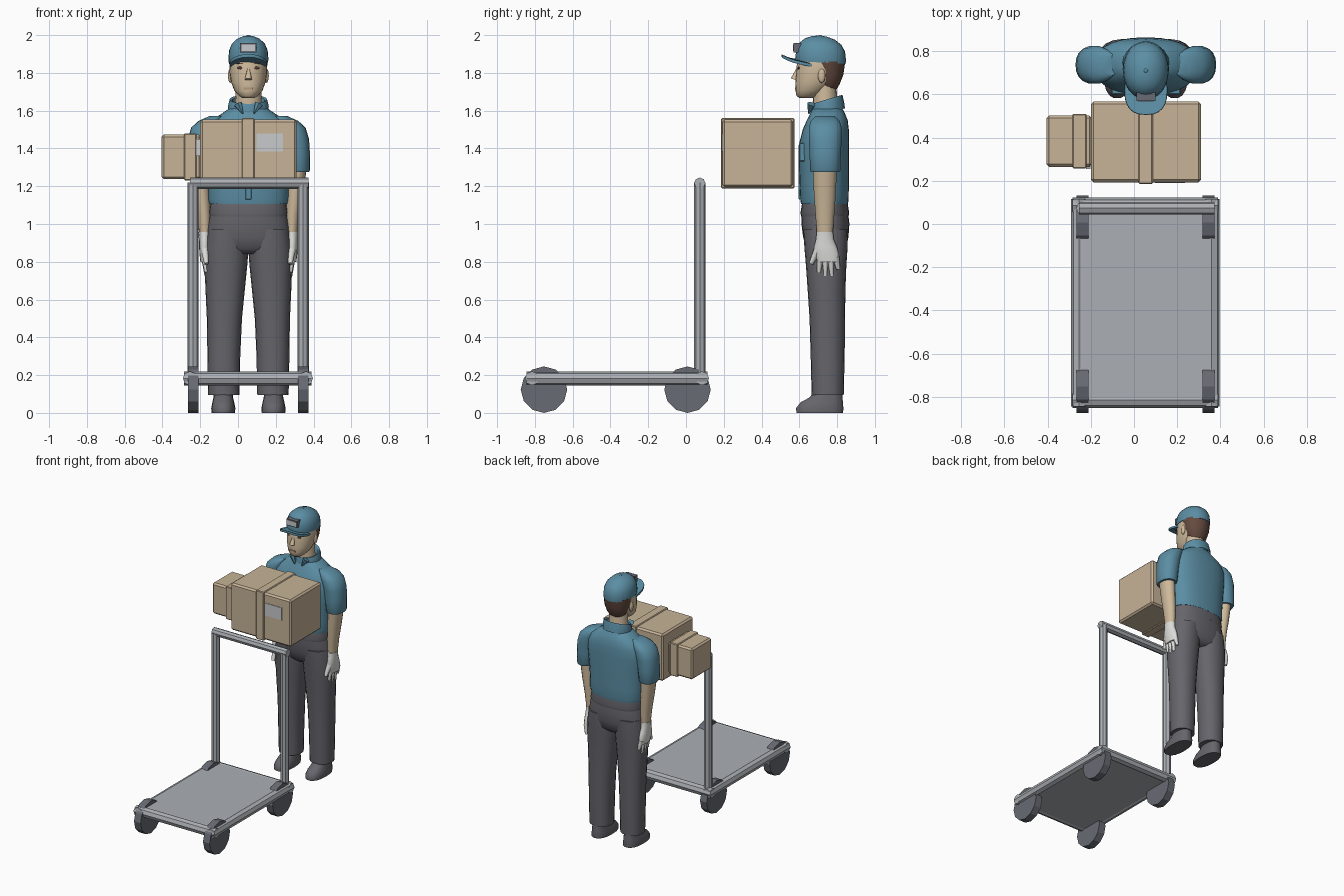
import bpy, bmesh, math
from mathutils import Vector

def mat(name, r, g, b):
    m = bpy.data.materials.new(name)
    m.diffuse_color = (r, g, b, 1)
    return m

BLUE = mat("shirt blue", 0.105, 0.27, 0.37)
SKIN = mat("skin", 0.62, 0.49, 0.33)
CARD = mat("cardboard", 0.57, 0.45, 0.31)
STEEL = mat("steel grey", 0.41, 0.43, 0.46)
PANTS = mat("trouser grey", 0.13, 0.13, 0.148)
WHEEL = mat("wheel grey", 0.135, 0.145, 0.17)
WHITE = mat("glove white", 0.72, 0.72, 0.70)
HAIR = mat("hair brown", 0.13, 0.07, 0.05)
LIP = mat("lip tan", 0.48, 0.30, 0.21)
LABEL = mat("label grey", 0.58, 0.59, 0.60)

CX = 0.055  # centre line of the worker

def finish(bm, name, m, smooth=40):
    bmesh.ops.recalc_face_normals(bm, faces=bm.faces)
    me = bpy.data.meshes.new(name)
    bm.to_mesh(me)
    bm.free()
    o = bpy.data.objects.new(name, me)
    bpy.context.collection.objects.link(o)
    me.materials.append(m)
    if smooth:
        bpy.ops.object.select_all(action='DESELECT')
        o.select_set(True)
        bpy.context.view_layer.objects.active = o
        bpy.ops.object.shade_smooth_by_angle(angle=math.radians(smooth))
    return o

def loft(name, rings, m, n=20, p=2.0, tilt=0.0, arch=0.0, caps=True, smooth=50):
    """Rings are (z, x offset, y centre, x radius, y radius)."""
    bm = bmesh.new()
    loops = []
    for z, ox, cy, rx, ry in rings:
        loop = []
        for i in range(n):
            a = 2 * math.pi * i / n
            c, s = math.cos(a), math.sin(a)
            x = math.copysign(abs(c) ** (2 / p), c) * rx
            y = math.copysign(abs(s) ** (2 / p), s) * ry
            loop.append(bm.verts.new((CX + ox + x, cy + y, z + tilt * y - arch * x * x)))
        loops.append(loop)
    for a, b in zip(loops, loops[1:]):
        for i in range(n):
            bm.faces.new((a[i], a[(i + 1) % n], b[(i + 1) % n], b[i]))
    if caps:
        bm.faces.new(loops[0])
        bm.faces.new(loops[-1])
    return finish(bm, name, m, smooth)

def box(name, lo, hi, m, bevel=0.0):
    bm = bmesh.new()
    bmesh.ops.create_cube(bm, size=1)
    for v in bm.verts:
        v.co = Vector([(l + h) / 2 + c * (h - l) for l, h, c in zip(lo, hi, v.co)])
    if bevel:
        bmesh.ops.bevel(bm, geom=bm.edges[:], offset=bevel, segments=1, affect='EDGES')
    return finish(bm, name, m, 0)

def tube(name, a, b, r1, r2, m, n=8, smooth=0):
    a, b = Vector(a), Vector(b)
    d = b - a
    bm = bmesh.new()
    bmesh.ops.create_cone(bm, cap_ends=True, segments=n, radius1=r1, radius2=r2, depth=d.length)
    q = d.to_track_quat('Z', 'Y')
    for v in bm.verts:
        v.co = q @ v.co + (a + b) / 2
    return finish(bm, name, m, smooth)

def ball(name, c, s, m):
    bm = bmesh.new()
    bmesh.ops.create_uvsphere(bm, u_segments=12, v_segments=8, radius=1)
    for v in bm.verts:
        v.co = Vector([k + q * w for k, q, w in zip(c, v.co, s)])
    return finish(bm, name, m, 60)

# --- trolley ---
X0, X1, Y0, Y1, ZD, R = -0.255, 0.36, -0.815, 0.085, 0.183, 0.037
box("deck", (X0, Y0, 0.152), (X1, Y1, 0.216), STEEL)
for i, y in enumerate((Y0, Y1)):
    tube(f"deck_end_rail_{i}", (X0 - 0.03, y, ZD), (X1 + 0.03, y, ZD), R, R, STEEL)
for i, x in enumerate((X0, X1)):
    tube(f"deck_side_rail_{i}", (x, Y0 - 0.03, ZD), (x, Y1 + 0.03, ZD), R, R, STEEL)
for i, x in enumerate((-0.238, 0.345)):
    tube(f"handle_post_{i}", (x, 0.073, 0.17), (x, 0.073, 1.22), 0.03, 0.03, STEEL)
    for j, y in enumerate((-0.752, 0.008)):
        tube(f"wheel_{i}{j}", (x - 0.028, y, 0.123), (x + 0.028, y, 0.123), 0.123, 0.123, WHEEL, 12)
tube("handle_bar", (-0.255, 0.073, 1.216), (0.372, 0.073, 1.216), 0.03, 0.03, STEEL)

# --- parcels with raised tape bands and labels ---
box("large_parcel", (-0.2, 0.193, 1.195), (0.31, 0.567, 1.553), CARD, 0.012)
box("large_parcel_tape", (0.02, 0.186, 1.188), (0.087, 0.574, 1.56), CARD, 0.005)
box("large_parcel_label", (0.097, 0.189, 1.385), (0.237, 0.195, 1.48), LABEL)
box("small_parcel", (-0.405, 0.265, 1.237), (-0.195, 0.503, 1.473), CARD, 0.012)
box("small_parcel_tape", (-0.285, 0.257, 1.23), (-0.22, 0.51, 1.48), CARD, 0.005)
box("small_parcel_label", (-0.222, 0.254, 1.36), (-0.202, 0.27, 1.45), LABEL)

# --- trousers ---
loft("hips", [(0.84, 0, 0.742, 0.16, 0.075), (0.87, 0, 0.742, 0.218, 0.105),
              (0.93, 0, 0.74, 0.225, 0.12), (1.0, 0, 0.738, 0.215, 0.127),
              (1.055, 0, 0.735, 0.205, 0.124)], PANTS, 24, 2.4)
loft("waistband", [(1.04, 0, 0.735, 0.206, 0.126), (1.06, 0, 0.735, 0.21, 0.129),
                   (1.125, 0, 0.735, 0.2, 0.118)], PANTS, 24, 2.4)

# --- torso ---
loft("shirt_body", [(1.105, 0, 0.733, 0.208, 0.124), (1.13, 0, 0.733, 0.215, 0.128),
                    (1.2, 0, 0.732, 0.215, 0.13), (1.32, 0, 0.73, 0.225, 0.132),
                    (1.43, 0, 0.732, 0.237, 0.132), (1.5, 0, 0.74, 0.232, 0.122),
                    (1.55, 0, 0.748, 0.195, 0.108), (1.585, 0, 0.75, 0.14, 0.092),
                    (1.62, 0, 0.748, 0.09, 0.075)], BLUE, 28, 2.4)
loft("collar", [(1.585, 0, 0.75, 0.105, 0.092), (1.625, 0, 0.748, 0.108, 0.088),
                (1.66, 0, 0.748, 0.099, 0.08), (1.655, 0, 0.748, 0.087, 0.07),
                (1.6, 0, 0.748, 0.08, 0.068)], BLUE, 20, 2, tilt=0.3, caps=False)
box("shirt_placket", (CX - 0.016, 0.596, 1.13), (CX + 0.016, 0.61, 1.42), BLUE, 0.003)

# --- head ---
loft("neck", [(1.57, 0, 0.745, 0.08, 0.072), (1.65, 0, 0.735, 0.07, 0.064),
              (1.76, 0, 0.735, 0.068, 0.062)], SKIN, 16)
loft("head", [(1.666, 0, 0.638, 0.03, 0.036), (1.678, 0, 0.645, 0.05, 0.06),
              (1.705, 0, 0.66, 0.074, 0.08), (1.75, 0, 0.683, 0.091, 0.104),
              (1.8, 0, 0.703, 0.099, 0.12), (1.86, 0, 0.71, 0.1, 0.122),
              (1.9, 0, 0.71, 0.09, 0.11)], SKIN, 24, 2.1)
loft("hair", [(1.715, 0, 0.753, 0.055, 0.045), (1.74, 0, 0.753, 0.075, 0.06),
              (1.79, 0, 0.745, 0.093, 0.088), (1.86, 0, 0.735, 0.103, 0.108)], HAIR, 20)
tube("nose", (CX, 0.592, 1.825), (CX, 0.573, 1.765), 0.006, 0.019, SKIN, 8, 50)
box("lips", (CX - 0.024, 0.576, 1.713), (CX + 0.024, 0.585, 1.723), LIP)
loft("cap_dome", [(1.855, 0, 0.713, 0.104, 0.132), (1.875, 0, 0.713, 0.106, 0.134),
                  (1.92, 0, 0.713, 0.102, 0.129), (1.955, 0, 0.713, 0.087, 0.11),
                  (1.98, 0, 0.71, 0.06, 0.078), (1.993, 0, 0.71, 0.03, 0.04),
                  (1.997, 0, 0.71, 0.01, 0.01)], BLUE, 24, 2.1, tilt=-0.06)
loft("cap_visor", [(1.858, 0, 0.62, 0.098, 0.113), (1.866, 0, 0.62, 0.1, 0.115),
                   (1.874, 0, 0.62, 0.098, 0.113)], BLUE, 24, 2.5, tilt=-0.22, arch=1.8)
ball("cap_button", (CX, 0.71, 1.995), (0.01, 0.01, 0.006), BLUE)
box("badge_frame", (CX - 0.044, 0.57, 1.908), (CX + 0.044, 0.61, 1.957), WHEEL)
box("badge_plate", (CX - 0.036, 0.567, 1.915), (CX + 0.036, 0.572, 1.95), LABEL)

# --- mirrored parts ---
for s, side in ((-1, "right"), (1, "left")):
    loft(side + "_leg", [(z, s * ox, cy, rx, ry) for z, ox, cy, rx, ry in (
        (0.095, 0.13, 0.75, 0.083, 0.085), (0.3, 0.13, 0.75, 0.087, 0.09),
        (0.5, 0.127, 0.748, 0.093, 0.094), (0.65, 0.123, 0.744, 0.104, 0.1),
        (0.78, 0.119, 0.742, 0.113, 0.107), (0.87, 0.115, 0.741, 0.116, 0.114),
        (0.97, 0.11, 0.739, 0.107, 0.118))], PANTS, 20, 2.2)
    loft(side + "_shoe", [(z, s * 0.133, cy, rx, ry) for z, cy, rx, ry in (
        (0, 0.708, 0.062, 0.125), (0.025, 0.708, 0.064, 0.127),
        (0.055, 0.718, 0.058, 0.114), (0.08, 0.74, 0.052, 0.09),
        (0.12, 0.755, 0.048, 0.07))], PANTS, 18, 2.4)
    loft(side + "_sleeve", [(z, s * ox, 0.737, rx, ry) for z, ox, rx, ry in (
        (1.275, 0.262, 0.059, 0.076), (1.285, 0.262, 0.064, 0.081),
        (1.37, 0.256, 0.07, 0.084), (1.45, 0.248, 0.073, 0.088),
        (1.51, 0.23, 0.073, 0.088), (1.545, 0.205, 0.06, 0.078),
        (1.572, 0.165, 0.04, 0.05))], BLUE, 18, 2.2)
    loft(side + "_arm", [(z, s * ox, 0.735, rx, ry) for z, ox, rx, ry in (
        (0.945, 0.23, 0.03, 0.042), (1.05, 0.235, 0.037, 0.05),
        (1.16, 0.246, 0.044, 0.058), (1.3, 0.26, 0.05, 0.064))], SKIN, 16)
    # gloved hand with fingers and thumb
    hx = CX + s * 0.232
    loft(side + "_glove", [(z, s * 0.232, cy, rx, ry) for z, cy, rx, ry in (
        (0.8, 0.752, 0.022, 0.058), (0.84, 0.747, 0.027, 0.065),
        (0.88, 0.738, 0.029, 0.062), (0.92, 0.735, 0.03, 0.048),
        (0.957, 0.735, 0.033, 0.045))], WHITE, 14)
    for i in range(4):
        y = 0.71 + i * 0.028
        tip = 0.745 - 0.02 * (i in (1, 2)) + 0.015 * (i == 3)
        tube(f"{side}_finger_{i}", (hx, y, 0.825), (hx - s * 0.01, y + 0.006 * (i - 1), tip),
             0.018, 0.01, WHITE, 8, 50)
    tube(side + "_thumb", (hx, 0.705, 0.88), (hx - s * 0.01, 0.662, 0.79), 0.024, 0.012, WHITE, 8, 50)
    # face details
    ball(side + "_ear", (CX + s * 0.096, 0.718, 1.785), (0.012, 0.02, 0.038), SKIN)
    ex = CX + s * 0.042
    ball(side + "_eye", (ex, 0.597, 1.826), (0.018, 0.006, 0.007), HAIR)
    box(side + "_brow", (ex - 0.022, 0.592, 1.847), (ex + 0.022, 0.6, 1.853), HAIR)
    # shirt front: collar flap and pocket
    flap = tube(side + "_collar_flap", (CX + s * 0.055, 0.665, 1.635), (CX + s * 0.03, 0.65, 1.585),
                0.024, 0.004, BLUE, 6, 50)
    box(side + "_pocket", (CX + s * 0.115 - 0.045, 0.599, 1.33), (CX + s * 0.115 + 0.045, 0.64, 1.43), BLUE, 0.005)
